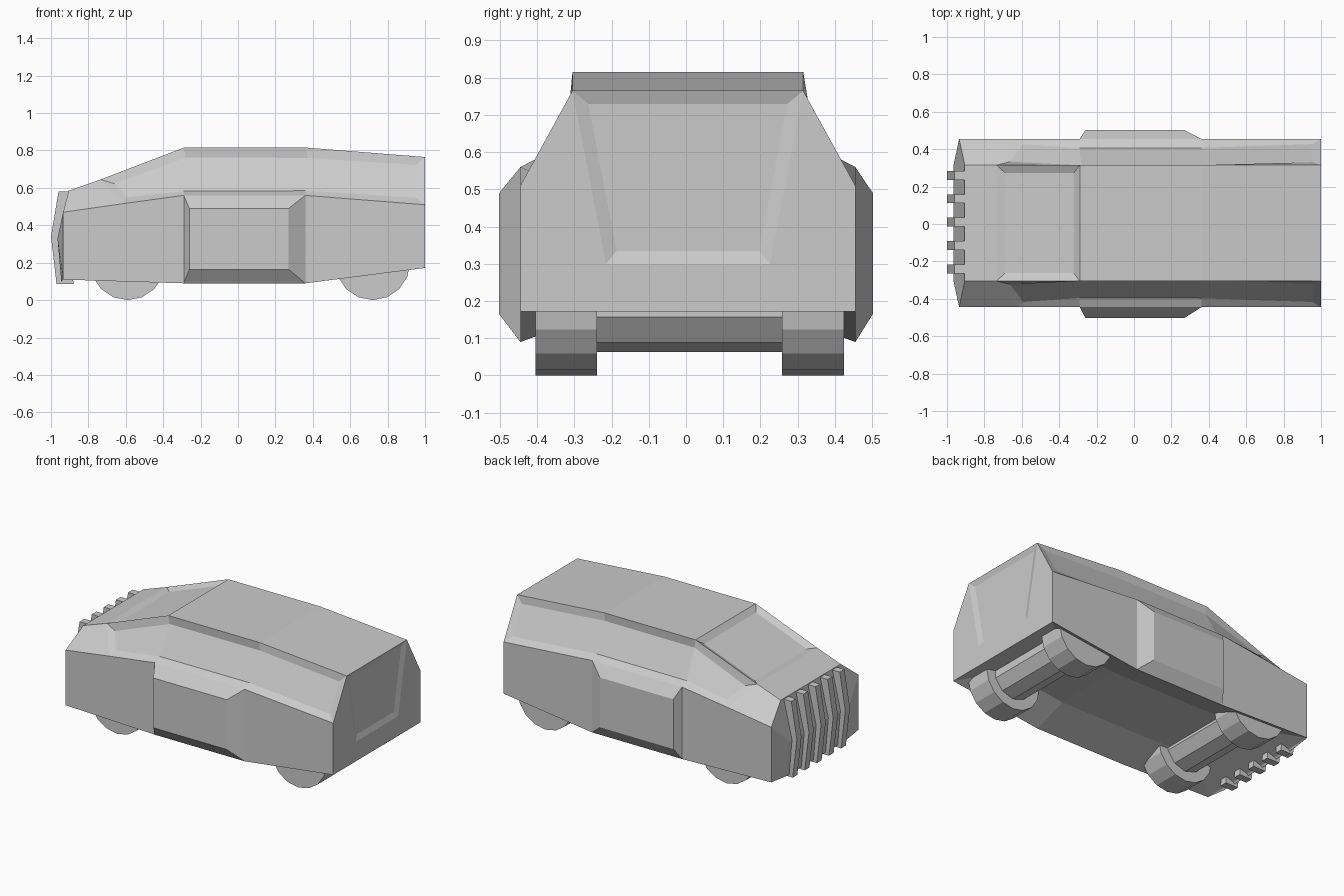
import bpy, bmesh, math
from mathutils import Matrix

if "Cube" in bpy.data.objects:
    bpy.data.objects.remove(bpy.data.objects["Cube"])

CY = 0.005  # centre line of the vehicle


def finish(bm, name):
    bmesh.ops.recalc_face_normals(bm, faces=bm.faces[:])
    me = bpy.data.meshes.new(name)
    bm.to_mesh(me)
    bm.free()
    ob = bpy.data.objects.new(name, me)
    bpy.context.collection.objects.link(ob)
    return ob


# Body shell: side lines as (x, z) running from nose to tail
roof = [(-.905, .585), (-.735, .645), (-.29, .815), (.37, .815), (1, .765)]
belt = [(-.935, .47), (-.62, .515), (-.29, .56), (.36, .56), (1, .51)]
sill = [(-.935, .11), (-.62, .10), (-.29, .09), (.36, .09), (1, .172)]
bulge = [(-.26, .49), (.27, .49), (.27, .165), (-.26, .165)]
nose = [(-.965, .33), (-.945, .10)]

bm = bmesh.new()


def line(points, y):
    return [bm.verts.new((x, y, z)) for x, z in points]


sides, side_windows = [], []
for s in (-1, 1):
    R, B, S = (line(p, CY + s * y) for p, y in ((roof, .31), (belt, .45), (sill, .45)))
    N, G = line(nose, CY + s * .31), line(bulge, s * .502)
    W = bm.verts.new((1, s * .22 + CY, .30))
    sides.append((R, S, N, W))
    panes = []
    for i in range(4):
        f = bm.faces.new((R[i], R[i + 1], B[i + 1], B[i]))
        if i > 0:
            panes.append(f)
        if i != 2:
            bm.faces.new((B[i], B[i + 1], S[i + 1], S[i]))
    side_windows.append(panes)
    # raised side pod between the wheels
    ring = (B[2], B[3], S[3], S[2])
    bm.faces.new(G)
    for i in range(4):
        j = (i + 1) % 4
        bm.faces.new((ring[i], ring[j], G[j], G[i]))
    # chamfered nose corner and tail pillar
    bm.faces.new((R[0], B[0], N[0]))
    bm.faces.new((B[0], S[0], N[0]))
    bm.faces.new((S[0], N[1], N[0]))
    bm.faces.new((R[4], B[4], S[4], W))

# Bridge both sides: roof, floor, nose and tail
(R, S, N, W), (R2, S2, N2, W2) = sides


def bridge(a, b):
    return [bm.faces.new((a[i], a[i + 1], b[i + 1], b[i])) for i in range(len(a) - 1)]


top = bridge(R, R2)
floor = bridge([N[1]] + S, [N2[1]] + S2)
bridge([R[0]] + N, [R2[0]] + N2)
tail = bridge([R[4], W, S[4]], [R2[4], W2, S2[4]])


# Recessed windows and hollowed floor
def recess(faces, width, depth):
    bm.normal_update()
    bmesh.ops.inset_region(bm, faces=faces, thickness=width, depth=-depth,
                           use_even_offset=True, use_boundary=True)


bmesh.ops.recalc_face_normals(bm, faces=bm.faces[:])
for s, panes in zip((-1, 1), side_windows):
    recess(panes, .045, .03)
    # the glass rises almost flush at its two ends
    for v in {v for f in panes for v in f.verts}:
        if v.co.x < -.4 or v.co.x > .6:
            v.co.y += s * .02
            v.co.z += .009
recess([top[1]], .042, .02)
recess([tail[0]], .035, .012)
recess(floor[1:], .22, .08)
finish(bm, "body")

# Grille bars: bent profile extruded sideways
bar = [(-.96, .58), (-1, .34), (-.97, .085), (-.88, .085), (-.905, .58)]
for k in range(-2, 3):
    bm = bmesh.new()
    y = .01 + k * .125
    f = bm.faces.new([bm.verts.new((x, y - .024, z)) for x, z in bar])
    ext = bmesh.ops.extrude_face_region(bm, geom=[f])
    bmesh.ops.translate(bm, vec=(0, .048, 0),
                        verts=[v for v in ext["geom"] if isinstance(v, bmesh.types.BMVert)])
    finish(bm, f"grille_bar_{k + 3}")


# Wheels and axles
def cylinder(name, loc, radius, length, sides, spin=0):
    bm = bmesh.new()
    m = (Matrix.Translation(loc) @ Matrix.Rotation(math.pi / 2, 4, 'X')
         @ Matrix.Rotation(spin, 4, 'Z'))
    bmesh.ops.create_cone(bm, cap_ends=True, segments=sides, radius1=radius,
                          radius2=radius, depth=length, matrix=m)
    finish(bm, name)


for end, x in (("front", -.59), ("rear", .72)):
    for side, y in (("right", -.322), ("left", .341)):
        cylinder(f"{end}_{side}_wheel", (x, y, .2), .2, .166, 16)
    # decagon standing on a corner
    cylinder(f"{end}_axle", (x, .008, .2), .137, .52, 10)
